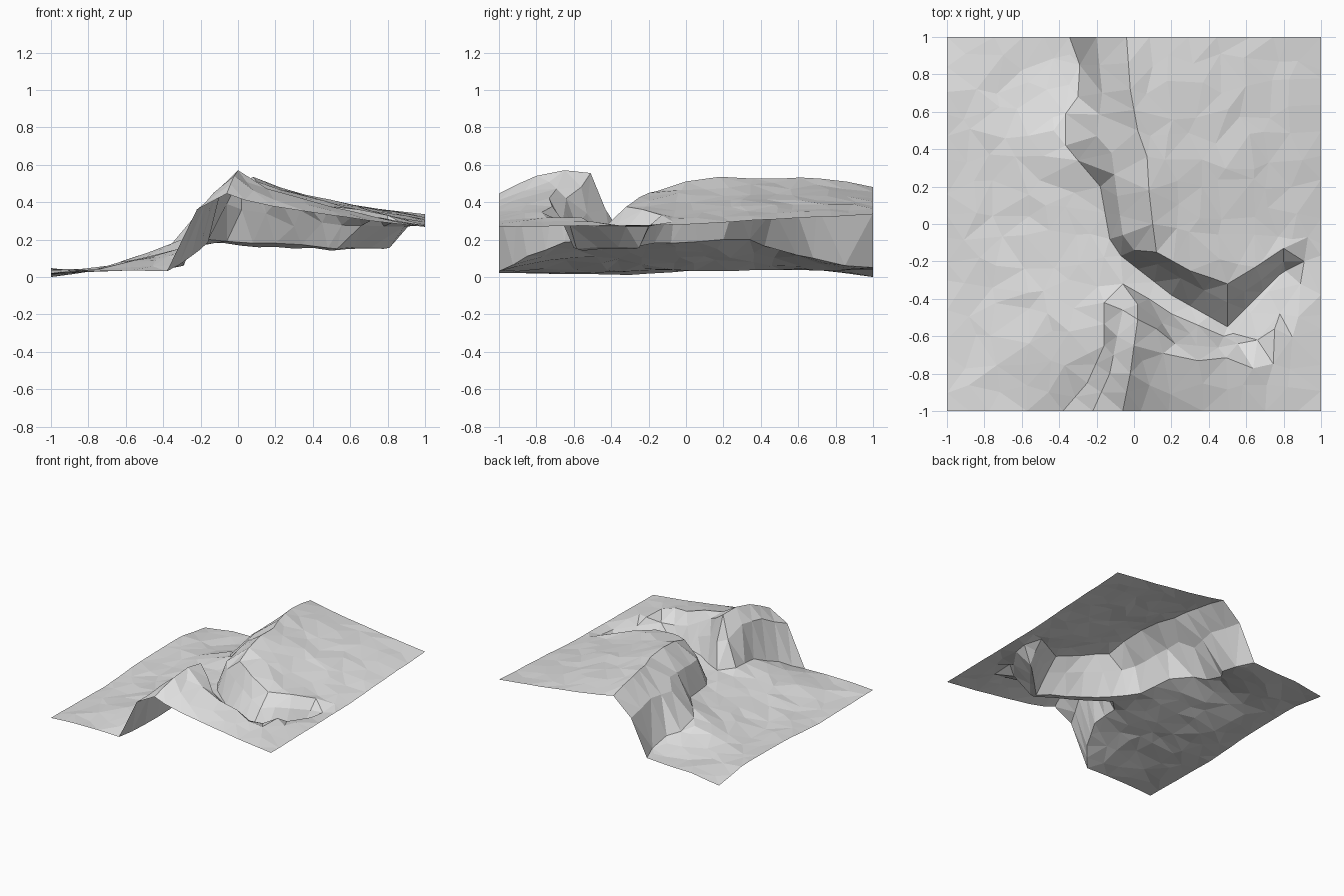
import bpy, random
from mathutils import Vector
from mathutils.geometry import delaunay_2d_cdt

if "Cube" in bpy.data.objects:
    bpy.data.objects.remove(bpy.data.objects["Cube"])

random.seed(4)

# Break lines of the cliff (north and south part), continued into the canyon
N_FOOT = [(-.345, 1, .05), (-.29, .85, .06), (-.3, .68, .1), (-.43, .5, .145), (-.3, .34, .2),
          (-.18, .2, .2), (-.13, -.08, .18)]
N_FOOT_C = [(-.07, -.17, .18), (.2, -.38, .16), (.5, -.55, .14), (.78, -.27, .15)]
N_MID = [(-.2, 1, .34), (-.17, .7, .38), (-.2, .47, .36), (-.12, .38, .42),
         (-.09, .15, .40), (-.06, -.06, .38)]
N_MID_C = [(.0, -.14, .36), (.25, -.29, .32), (.5, -.42, .28), (.68, -.3, .28), (.8, -.2, .26)]
N_RIM = [(-.04, 1, .48), (-.02, .72, .525), (.02, .5, .525), (.07, .36, .525),
         (.08, .18, .535), (.1, 0, .51)]
N_RIM_C = [(.12, -.15, .46), (.3, -.25, .425), (.42, -.29, .395), (.5, -.32, .375),
           (.65, -.23, .36), (.8, -.13, .33), (.93, -.07, .295)]
S_FOOT = [(-.38, -1, .03), (-.25, -.85, .11), (-.16, -.65, .185)]
S_FOOT_C = [(-.16, -.42, .2), (-.06, -.32, .19), (.08, -.4, .18), (.2, -.48, .18),
            (.48, -.6, .155), (.53, -.585, .15), (.81, -.25, .155)]
S_MID = [(-.22, -1, .36), (-.13, -.8, .45), (-.09, -.6, .47)]
S_MID_C = [(-.06, -.46, .39), (.02, -.43, .36), (.15, -.53, .34), (.3, -.585, .27)]
S_RIM = [(-.06, -1, .445), (-.02, -.8, .54), (0, -.65, .57)]
S_RIM_C = [(.02, -.51, .555), (.12, -.56, .48), (.22, -.64, .42), (.45, -.66, .29),
           (.66, -.62, .275), (.78, -.48, .27), (.89, -.32, .27), (.91, -.2, .27)]
WEST = [(0, 1, 0), (0, .93, .005), (0, .7, .045), (0, .2, .045), (0, -.3, .01), (0, -1, .02)]
EAST = [(0, 1, .335), (0, .93, .33), (0, .5, .31), (0, 0, .28), (0, -1, .266)]


def at(line, y):
    """x and z of a line (sorted by falling y) at the given y"""
    for a, b in zip(line, line[1:]):
        if a[1] >= y >= b[1]:
            t = (a[1] - y) / (a[1] - b[1])
            return a[0] + t * (b[0] - a[0]), a[2] + t * (b[2] - a[2])
    return line[-1][0], line[-1][2]


FOOT = N_FOOT + S_FOOT[::-1]
RIM = N_RIM + S_RIM[::-1]


def ground(x, y):
    """height of the low plain in the west and the sloping plateau in the east"""
    fx, fz = at(FOOT, y)
    rx, rz = at(RIM, y)
    if x < -.75:
        w = at(WEST, y)[1]
        return w + (x + 1) / .25 * (.035 - w)
    if x < fx:
        t = (x + .75) / (fx + .75)
        return .035 + (fz - .035) * t ** (1.05 + max(0, abs(y) - .7) * 3)
    if x < rx:
        return fz + (rz - fz) * (x - fx) / (rx - fx)
    t = (x - rx) / (1 - rx)
    return rz + (at(EAST, y)[1] - rz) * t ** (.8 if y > -.3 else .67)


def inside(poly, x, y):
    hit = False
    for a, b in zip(poly, poly[1:] + poly[:1]):
        if (a[1] > y) != (b[1] > y) and x < a[0] + (y - a[1]) / (b[1] - a[1]) * (b[0] - a[0]):
            hit = not hit
    return hit


pts, edges = [], []


def add_line(line):
    """add a break line, splitting its long segments"""
    first = len(pts)
    for a, b in zip(line, line[1:]):
        a, b = Vector(a), Vector(b)
        n = max(1, round((b - a).length / .13))
        for i in range(n):
            p = a.lerp(b, i / n)
            if i:
                p.z += random.uniform(-.01, .01)
            pts.append(p)
    pts.append(Vector(line[-1]))
    edges.extend((i, i + 1) for i in range(first, len(pts) - 1))


for line in (N_FOOT + N_FOOT_C, N_MID + N_MID_C, N_RIM + N_RIM_C,
             S_FOOT + S_FOOT_C, S_MID + S_MID_C, S_RIM + S_RIM_C):
    add_line(line)
breaks = list(pts)
strips = [N_FOOT + N_FOOT_C + (N_RIM + N_RIM_C)[::-1],
          S_FOOT + S_FOOT_C + (S_RIM + S_RIM_C)[::-1]]

# Scattered points on plain and plateau, straight along the border
N = 15
for i in range(N + 1):
    for j in range(N + 1):
        x, y = -1 + 2 * i / N, -1 + 2 * j / N
        if 0 < i < N:
            x += random.uniform(-.045, .045)
        if 0 < j < N:
            y += random.uniform(-.045, .045)
        if any(inside(s, x, y) for s in strips):
            continue
        if j in (0, N) and at(FOOT, y)[0] < x < at(RIM, y)[0]:
            continue
        if min((Vector((x, y)) - p.xy).length for p in breaks) < .065:
            continue
        rim = i in (0, N) or j in (0, N)
        k = .002 if rim else .007
        pts.append(Vector((x, y, ground(x, y) + random.uniform(-k, k))))

# Triangulate along the break lines
v2, _, faces, orig, _, _ = delaunay_2d_cdt([p.xy for p in pts], edges, [], 0, 1e-5)
verts = [(p.x, p.y, pts[o[0]].z if o else ground(p.x, p.y)) for p, o in zip(v2, orig)]
low = min(v[2] for v in verts)
verts = [(x, y, z - low) for x, y, z in verts]

mesh = bpy.data.meshes.new("canyon_terrain")
mesh.from_pydata(verts, [], [list(f) for f in faces])
mesh.update()
if sum(p.normal.z for p in mesh.polygons) < 0:
    mesh.flip_normals()
terrain = bpy.data.objects.new("canyon_terrain", mesh)
bpy.context.collection.objects.link(terrain)

# One plain grey for the whole ground
grey = bpy.data.materials.new("light_grey_rock")
grey.diffuse_color = (.75, .75, .75, 1)
grey.use_nodes = True
grey.node_tree.nodes["Principled BSDF"].inputs["Base Color"].default_value = grey.diffuse_color
mesh.materials.append(grey)
